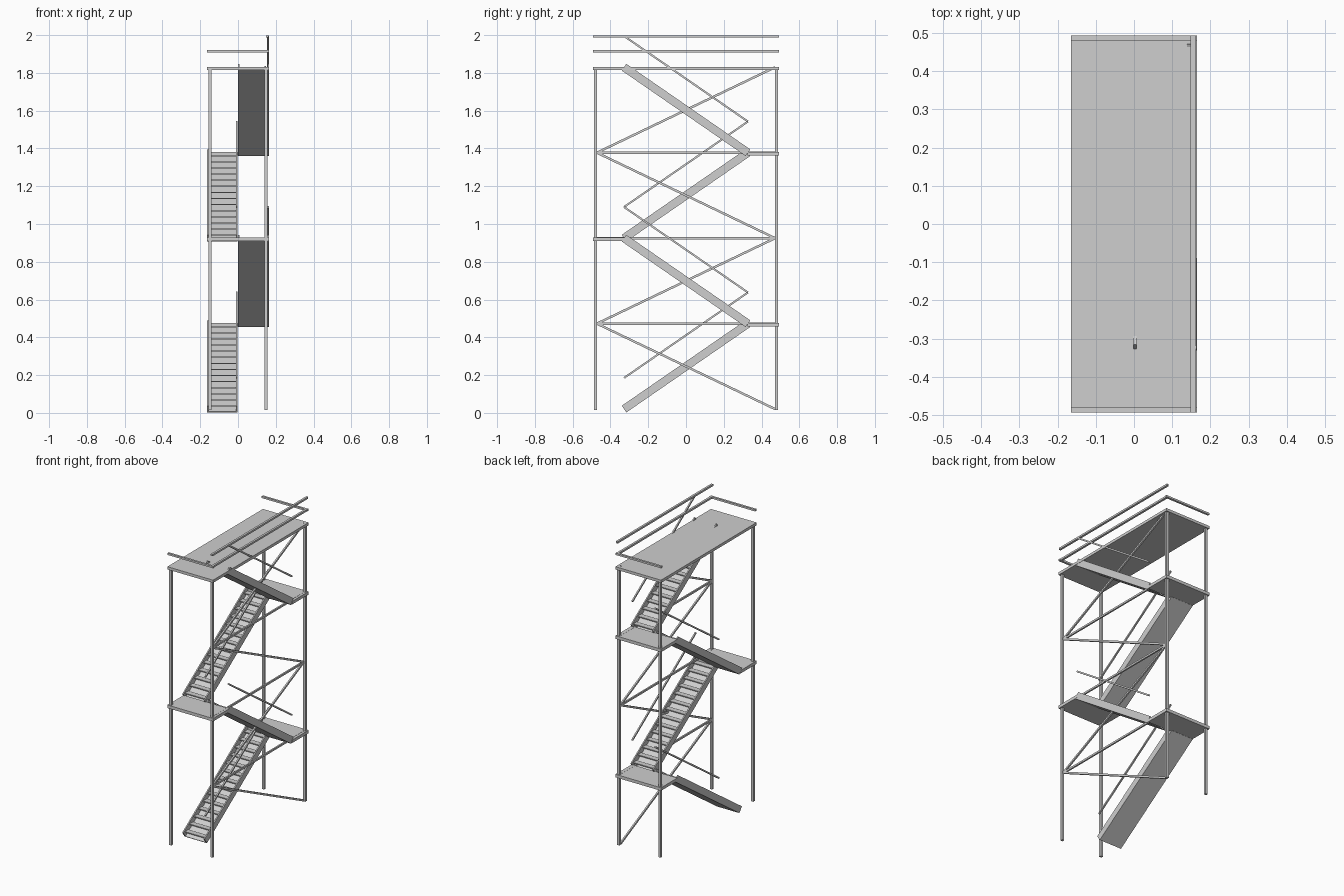
import bpy, math
from mathutils import Vector, Matrix

if "Cube" in bpy.data.objects:
    bpy.data.objects.remove(bpy.data.objects["Cube"])

steel = bpy.data.materials.new("grey_steel")
steel.diffuse_color = (0.62, 0.62, 0.62, 1)
steel.use_nodes = True
steel.node_tree.nodes["Principled BSDF"].inputs["Base Color"].default_value = steel.diffuse_color

RISE = 0.4525          # height of one flight
BASE = 0.02            # centre height of the lowest node
RUN = 0.328            # half of the flight run along y
COL_X, COL_Y = 0.149, 0.478


def box(name, centre, size, angle=0.0):
    """Box turned about the x axis."""
    bpy.ops.mesh.primitive_cube_add(size=1)
    o = bpy.context.object
    o.name = name
    o.data.transform(Matrix.Rotation(angle, 4, 'X') @ Matrix.Diagonal((*size, 1)))
    o.location = centre
    o.data.materials.append(steel)
    return o


def beam(name, x, a, b, width, depth):
    """Beam between two (y, z) points at a given x."""
    dy, dz = b[0] - a[0], b[1] - a[1]
    if dy < 0:
        dy, dz = -dy, -dz
    return box(name, (x, (a[0] + b[0]) / 2, (a[1] + b[1]) / 2),
               (width, math.hypot(dy, dz), depth), math.atan2(dz, dy))


# corner columns
for sx in (-1, 1):
    for sy in (-1, 1):
        box("column", (sx * COL_X, sy * COL_Y, 0.92), (0.016, 0.016, 1.81))

# top platform and landings
box("top_platform", (0, 0, 1.823), (0.33, 0.986, 0.018))
for k in (1, 2, 3):
    side = 1 if k % 2 else -1
    box("landing", (0, side * 0.409, BASE - 0.006 + RISE * k), (0.33, 0.168, 0.02))


# stair flights: channel with two stringers, soffit, treads and one handrail
def flight(k):
    d = 1 if k % 2 == 0 else -1
    x0, x1 = (-0.165, -0.003) if d == 1 else (-0.001, 0.163)
    xc, w = (x0 + x1) / 2, x1 - x0
    a = Vector((-d * RUN, BASE + RISE * k))
    b = Vector((d * RUN, BASE + RISE * (k + 1)))
    depth, plate = 0.043, 0.005
    for x in (x0 + 0.004, x1 - 0.004):
        beam("stringer", x, a, b, 0.008, depth)
    slope = math.atan2(RISE, 2 * RUN)
    off = Vector((d * math.sin(slope), -math.cos(slope))) * (depth - plate) / 2
    beam("flight_soffit", xc, a + off, b + off, w - 0.01, plate)
    n = 14
    for i in range(n):
        p = a.lerp(b, (i + 0.5) / n)
        box("tread", (xc, p.x, p.y), (w - 0.012, 0.036, 0.006))
    up = Vector((0, 0.165))
    beam("handrail", x1 - 0.004, a + up, b + up, 0.009, 0.010)


for k in range(4):
    flight(k)

# zigzag and level bracing on the right side
for k in range(4):
    s = 1 if k % 2 == 0 else -1
    beam("diagonal_brace", 0.144, (s * 0.472, BASE + RISE * k),
         (-s * 0.472, BASE + RISE * (k + 1)), 0.010, 0.012)
    if k:
        box("level_brace", (0.144, 0, BASE + RISE * k - 0.001), (0.010, 0.95, 0.012))

# guard rails above the top platform
box("upper_guard_rail", (0.155, 0, 1.993), (0.014, 0.986, 0.012))
box("middle_guard_rail", (0.155, 0, 1.915), (0.014, 0.986, 0.012))
for sy in (-1, 1):
    box("end_guard_rail", (0, sy * 0.486, 1.915), (0.33, 0.014, 0.012))
